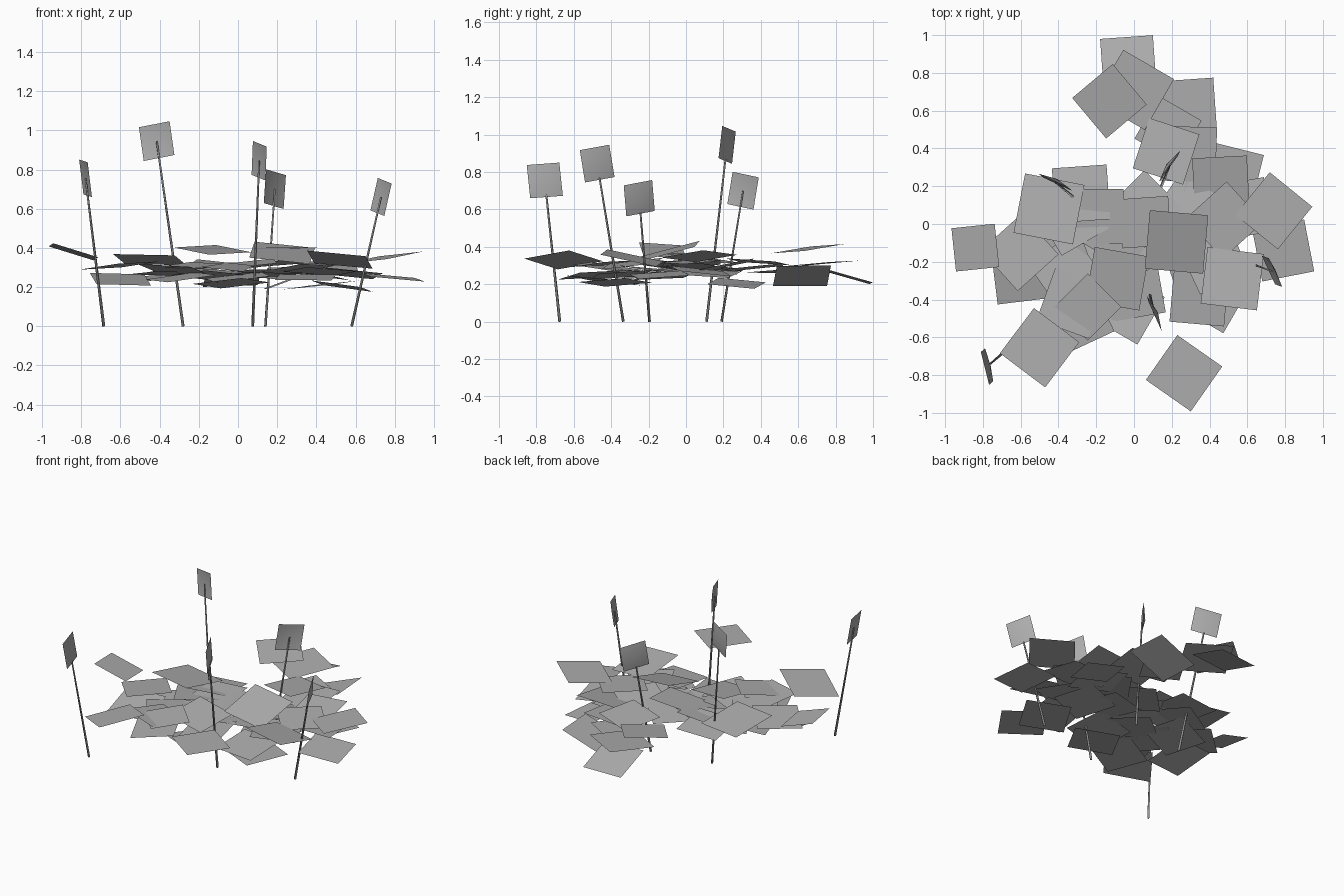
import bpy
import random
from math import cos, sin, radians
from mathutils import Vector

random.seed(4)

default_cube = bpy.data.objects.get("Cube")
if default_cube:
    bpy.data.objects.remove(default_cube, do_unlink=True)

# One plain grey for the whole plant
grey = bpy.data.materials.new("plain_grey")
grey.use_nodes = True
grey_value = (0.42, 0.42, 0.42, 1)
grey.diffuse_color = grey_value
grey.node_tree.nodes["Principled BSDF"].inputs["Base Color"].default_value = grey_value


def make_object(name, vertices, faces, smooth=False):
    mesh = bpy.data.meshes.new(name + "_mesh")
    mesh.from_pydata(vertices, [], faces)
    mesh.materials.append(grey)
    for polygon in mesh.polygons:
        polygon.use_smooth = smooth
    mesh.update()
    obj = bpy.data.objects.new(name, mesh)
    bpy.context.collection.objects.link(obj)
    return obj


def leaf_corners(x, y, z, turn, slope_x=None, slope_y=None, size=0.29):
    """Square leaf card, turned about z, then sloped along x and y."""
    if slope_x is None:
        slope_x = random.uniform(-0.15, 0.15)
        slope_y = random.uniform(-0.15, 0.15)
    c, s = cos(radians(turn)), sin(radians(turn))
    corners = []
    for u, v in ((-1, -1), (1, -1), (1, 1), (-1, 1)):
        dx = (u * c - v * s) * size / 2
        dy = (u * s + v * c) * size / 2
        corners.append((x + dx, y + dy, z + slope_x * dx + slope_y * dy))
    return corners


def leaf_cluster(name, leaves):
    vertices, faces = [], []
    for leaf in leaves:
        start = len(vertices)
        vertices.extend(leaf_corners(*leaf))
        faces.append(tuple(range(start, start + 4)))
    make_object(name, vertices, faces)


# Leaves: x, y, height, turn, then optional slopes and size
leaf_cluster("rear_leaves", [
    (-.03, .85, .245, 4, .05, -.28, .28),
    (0, .71, .31, -30, .02, .08, .31),
    (-.13, .65, .39, 40, -.05, .13, .28),
    (.285, .62, .245, 4, .37, .03, .29),
    (.17, .385, .32, -18, .05, -.08, .28),
    (.29, .37, .29, -2, .05, .1),
    (.18, .5, .27, -30, .05, .05, .26),
    (.53, .27, .205, -14, -.15, -.06, .26),
    (.46, .21, .3, 3, .05, .2),
])
leaf_cluster("left_leaves", [
    (.74, .07, .35, -39, .15, .05, .29),
    (.79, -.14, .25, 11, -.1, .05, .28),
    (.48, .02, .32, 42, -.05, .05),
    (.52, -.29, .34, -7, -.12, -.2, .3),
    (.57, .08, .27, 10),
    (.42, -.38, .21, -30, .11, .02),
    (.345, -.385, .25, -5, 0, .1),
    (.42, -.18, .28, 25),
    (.4, .12, .26, -15),
])
leaf_cluster("right_leaves", [
    (-.45, .08, .34, -11, -.05, -.15, .32),
    (-.28, .16, .29, 4, .05, -.1),
    (-.84, -.125, .38, 6, -.3, -.1, .23),
    (-.605, -.15, .31, 42, .1, -.05),
    (-.6, -.27, .24, 7, -.05, .2, .28),
    (-.42, -.1, .25, 20),
    (-.33, .03, .28, 30),
    (-.36, -.25, .27, 35),
])
leaf_cluster("front_leaves", [
    (-.5, -.655, .33, -37, .24, 0, .3),
    (-.33, -.42, .29, -20),
    (-.245, -.44, .31, 45, .05, .1, .25),
    (-.29, -.5, .25, 25, .1, .1, .28),
    (-.09, -.29, .31, -10),
    (-.035, -.44, .22, -30, .05, -.12),
    (0, -.35, .25, 10),
    (.265, -.79, .4, -35, 0, .01),
])
leaf_cluster("middle_leaves", [
    (.225, -.095, .375, -5, -.08, .27, .31),
    (.055, .08, .27, 45),
    (.06, .01, .32, 4, .1, .1, .26),
    (-.07, -.05, .28, -30),
    (-.2, .04, .3, 0),
    (.29, .08, .29, -35),
    (.3, -.13, .25, 20),
    (.13, -.08, .26, 15),
    (-.15, -.2, .26, 40),
])


def flower(name, foot, head, across, size):
    """Tapered four-sided stem with a dished square flower at its tip."""
    foot, head = Vector(foot), Vector(head)
    up = (head - foot).normalized()
    side = Vector((across[0], across[1], 0))
    side = (side - up * side.dot(up)).normalized()
    out = side.cross(up)

    rings = []
    for centre, radius in ((foot, 0.008), (head, 0.005)):
        for a, b in ((1, 0), (0, 1), (-1, 0), (0, -1)):
            rings.append(centre + (side * a - out * b) * radius)
    sides = [(i, (i + 1) % 4, (i + 1) % 4 + 4, i + 4) for i in range(4)]
    make_object(name + "_stem", rings, sides + [(3, 2, 1, 0)], smooth=True)

    h = size / 2
    petals = [head + side * (u * h) + up * (v * h)
              for u, v in ((-1, -1), (1, -1), (1, 1), (-1, 1))]
    petals.append(head - out * 0.02)
    fan = [(i, (i + 1) % 4, 4) for i in range(4)]
    make_object(name + "_head", petals, fan, smooth=True)


# Five tall flowers: foot, head centre, horizontal direction of the head
flower("front_right_flower", (-.685, -.675, 0), (-.778, -.755, .755), (.045, -.19), .18)
flower("tall_flower", (-.28, .11, 0), (-.415, .22, .945), (.17, -.08), .175)
flower("front_flower", (.075, -.335, 0), (.108, -.475, .845), (.075, -.17), .175)
flower("rear_flower", (.14, .19, 0), (.188, .305, .7), (.1, .14), .175)
flower("left_flower", (.58, -.195, 0), (.73, -.25, .66), (.075, -.15), .17)
